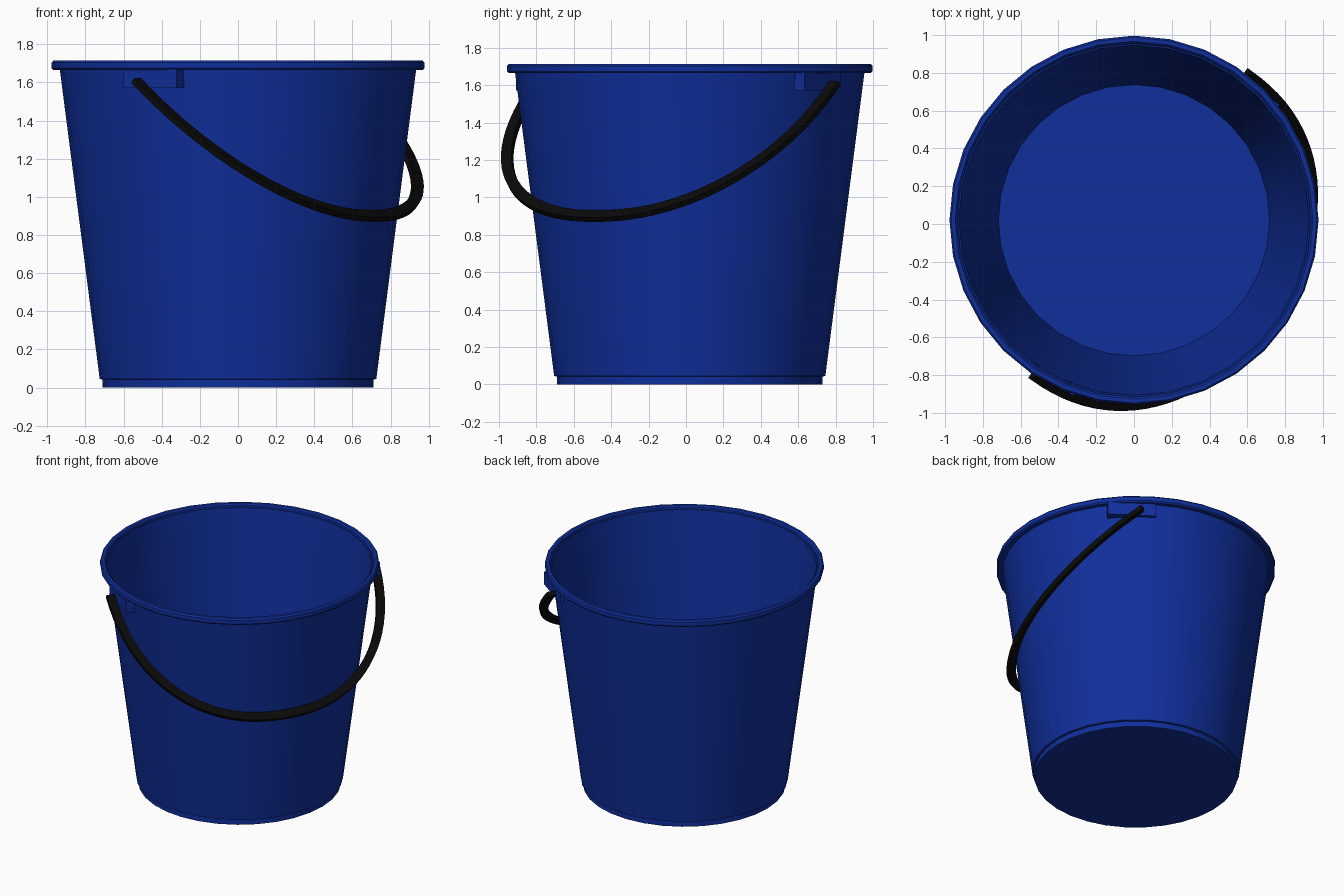
import bpy, bmesh, math
from mathutils import Vector

if "Cube" in bpy.data.objects:
    bpy.data.objects.remove(bpy.data.objects["Cube"])

SEG = 32
CENTRE = Vector((0, 0.02, 0))
ANG = math.radians(-35.3)                      # direction the handle hangs towards
U = Vector((math.cos(ANG), math.sin(ANG), 0))
V = Vector((-math.sin(ANG), math.cos(ANG), 0))  # pivot axis
Z = Vector((0, 0, 1))


def material(name, color):
    m = bpy.data.materials.new(name)
    m.diffuse_color = color
    m.use_nodes = True
    m.node_tree.nodes["Principled BSDF"].inputs["Base Color"].default_value = m.diffuse_color
    return m


blue = material("blue_plastic", (0.005, 0.028, 0.33, 1))
black = material("black_plastic", (0.003, 0.003, 0.003, 1))


def finish(bm, name, mat, angle=35):
    bmesh.ops.recalc_face_normals(bm, faces=bm.faces)
    me = bpy.data.meshes.new(name)
    bm.to_mesh(me)
    bm.free()
    ob = bpy.data.objects.new(name, me)
    bpy.context.collection.objects.link(ob)
    me.materials.append(mat)
    bpy.ops.object.select_all(action='DESELECT')
    ob.select_set(True)
    bpy.context.view_layer.objects.active = ob
    bpy.ops.object.shade_smooth_by_angle(angle=math.radians(angle))
    return ob


def skin(bm, rings, closed):
    """Join rings of points with quads; cap the ends when not closed."""
    vs = [[bm.verts.new(p) for p in r] for r in rings]
    n = len(vs[0])
    for i in range(len(vs) if closed else len(vs) - 1):
        a, b = vs[i], vs[(i + 1) % len(vs)]
        for j in range(n):
            k = (j + 1) % n
            bm.faces.new((a[j], a[k], b[k], b[j]))
    if not closed:
        bm.faces.new(vs[0])
        bm.faces.new(vs[-1])


def lathe(name, profile, mat, closed=False):
    bm = bmesh.new()
    rings = [[CENTRE + Vector((r * math.cos(a), r * math.sin(a), z))
              for a in (2 * math.pi * j / SEG for j in range(SEG))]
             for r, z in profile]
    skin(bm, rings, closed)
    return finish(bm, name, mat)


# Thin-walled bucket with stepped foot and inner floor
lathe("bucket_body", [(0.71, 0), (0.71, 0.042), (0.725, 0.045), (0.937, 1.69),
                      (0.927, 1.69), (0.718, 0.05)], blue)

# Rounded rim
lathe("rim", [(0.932, 1.668), (0.968, 1.664), (0.977, 1.674), (0.977, 1.703),
              (0.968, 1.714), (0.947, 1.714), (0.937, 1.704)], blue, closed=True)

# Handle brackets: flat outside, following the wall inside
for side, label in ((-1, "front"), (1, "back")):
    bm = bmesh.new()
    rings = []
    for i in range(9):
        u = -0.065 + 0.34 * i / 8
        wall = math.sqrt(0.922 ** 2 - u * u)
        rings.append([CENTRE + U * u + V * side * v + Z * z
                      for v, z in ((wall, 1.57), (0.945, 1.57),
                                   (0.945, 1.67), (wall, 1.67))])
    skin(bm, rings, False)
    finish(bm, label + "_handle_bracket", blue)

# Handle: flat strip along a tilted half superellipse
down = U * 0.835 - Z * 0.71
normal = V.cross(down).normalized()
power = 2 / 2.2


def handle_point(t):
    c, s = math.cos(t), max(math.sin(t), 0)
    return (CENTRE + U * 0.035 + Z * 1.61
            + V * 0.975 * math.copysign(abs(c) ** power, c) + down * s ** power)


bm = bmesh.new()
N = 48
pts = [handle_point(math.pi * i / N) for i in range(N + 1)]
rings = []
for i, p in enumerate(pts):
    tangent = (pts[min(i + 1, N)] - pts[max(i - 1, 0)]).normalized()
    across = tangent.cross(normal)
    rings.append([p + across * a + normal * b
                  for a, b in ((-0.03, -0.016), (0.03, -0.016),
                               (0.03, 0.016), (-0.03, 0.016))])
skin(bm, rings, False)
finish(bm, "handle", black)
